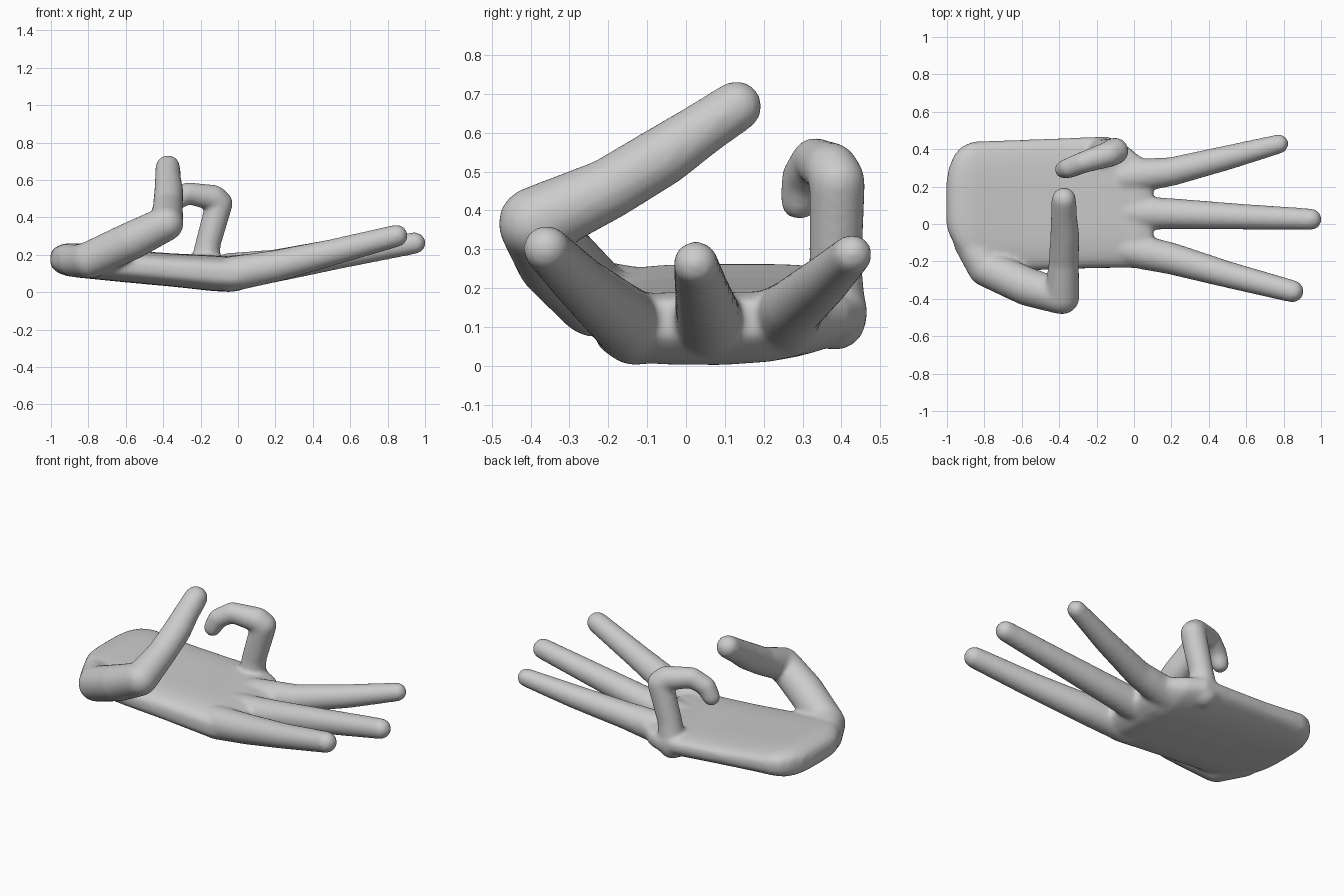
import bpy, bmesh, math
from mathutils import Vector

skin = bpy.data.materials.new("plain grey")
skin.diffuse_color = (0.6, 0.6, 0.6, 1)

bm = bmesh.new()


def chain(points):
    """Rounded limb: spheres at the joints (x, y, z, radius), tapered tubes between."""
    for x, y, z, r in points:
        s = bmesh.ops.create_icosphere(bm, subdivisions=3, radius=r)
        bmesh.ops.translate(bm, vec=(x, y, z), verts=s["verts"])
    for a, b in zip(points, points[1:]):
        pa, pb = Vector(a[:3]), Vector(b[:3])
        d = pb - pa
        c = bmesh.ops.create_cone(bm, cap_ends=True, segments=32, radius1=a[3],
                                  radius2=b[3], depth=d.length)
        m = d.to_track_quat("Z", "Y").to_matrix().to_4x4()
        m.translation = (pa + pb) / 2
        bmesh.ops.transform(bm, matrix=m, verts=c["verts"])


def palm(sections, n=40):
    """Loft of rounded slabs: x, y low, y high, z bottom, z top, underside rise toward +y."""
    rings = []
    for x, y0, y1, z0, z1, rise in sections:
        ring = []
        for i in range(n):
            t = 2 * math.pi * i / n
            c, s = math.cos(t), math.sin(t)
            u = math.copysign(abs(c) ** 0.55, c)
            v = math.copysign(abs(s) ** 0.65, s)
            lift = rise * max(0, u) ** 2 * (0.6 - 0.4 * v)
            ring.append(bm.verts.new((x, (y0 + y1) / 2 + u * (y1 - y0) / 2,
                                      (z0 + z1) / 2 + v * (z1 - z0) / 2 + lift)))
        rings.append(ring)
    for a, b in zip(rings, rings[1:]):
        for i in range(n):
            j = (i + 1) % n
            bm.faces.new((a[i], b[i], b[j], a[j]))
    bm.faces.new(rings[0])
    bm.faces.new(rings[-1][::-1])


# Palm, from the wrist to the webs between the fingers
palm([(-1.003, 0.0, 0.22, 0.15, 0.20, 0),
      (-0.99, -0.05, 0.30, 0.125, 0.23, 0),
      (-0.96, -0.11, 0.37, 0.103, 0.25, 0.005),
      (-0.92, -0.17, 0.415, 0.088, 0.262, 0.01),
      (-0.86, -0.23, 0.44, 0.079, 0.262, 0.02),
      (-0.75, -0.255, 0.445, 0.068, 0.245, 0.03),
      (-0.60, -0.25, 0.45, 0.053, 0.225, 0.04),
      (-0.35, -0.24, 0.46, 0.03, 0.207, 0.05),
      (-0.14, -0.235, 0.468, 0.007, 0.197, 0.06),
      (-0.04, -0.235, 0.42, 0.001, 0.19, 0.06),
      (0.02, -0.235, 0.37, 0.012, 0.19, 0.05),
      (0.07, -0.22, 0.34, 0.04, 0.18, 0.03),
      (0.10, -0.19, 0.31, 0.07, 0.165, 0.02)])

# Three straight fingers
chain([(-0.05, -0.13, 0.095, 0.095), (0.2, -0.185, 0.14, 0.085),
       (0.5, -0.27, 0.212, 0.071), (0.848, -0.36, 0.302, 0.06)])
chain([(-0.05, 0.06, 0.10, 0.095), (0.2, 0.055, 0.137, 0.083),
       (0.55, 0.04, 0.197, 0.07), (0.946, 0.025, 0.263, 0.058)])
chain([(-0.05, 0.25, 0.115, 0.095), (0.2, 0.28, 0.152, 0.077),
       (0.5, 0.355, 0.217, 0.066), (0.775, 0.428, 0.287, 0.052)])

# Little finger, curled back over the palm
chain([(-0.18, 0.385, 0.12, 0.08), (-0.16, 0.385, 0.26, 0.068),
       (-0.10, 0.39, 0.475, 0.072), (-0.13, 0.375, 0.505, 0.07),
       (-0.27, 0.33, 0.53, 0.058), (-0.345, 0.30, 0.485, 0.055),
       (-0.375, 0.292, 0.425, 0.05)])

# Thumb, raised and folded across
chain([(-0.88, -0.10, 0.165, 0.085), (-0.79, -0.235, 0.173, 0.1),
       (-0.57, -0.335, 0.275, 0.103), (-0.385, -0.39, 0.367, 0.094),
       (-0.375, -0.2, 0.455, 0.08), (-0.37, -0.06, 0.54, 0.078),
       (-0.375, 0.05, 0.615, 0.069), (-0.375, 0.13, 0.668, 0.066)])

bmesh.ops.recalc_face_normals(bm, faces=bm.faces)
mesh = bpy.data.meshes.new("hand")
bm.to_mesh(mesh)
bm.free()
hand = bpy.data.objects.new("hand", mesh)
bpy.context.collection.objects.link(hand)

# Fuse the parts into one skin and soften the joins
fuse = hand.modifiers.new("fuse", "REMESH")
fuse.mode = "VOXEL"
fuse.voxel_size = 0.011
fuse.use_smooth_shade = True
soft = hand.modifiers.new("soften", "SMOOTH")
soft.factor = 0.5
soft.iterations = 14

bpy.context.view_layer.objects.active = hand
hand.select_set(True)
bpy.ops.object.convert(target="MESH")
hand.data.materials.clear()
hand.data.materials.append(skin)
bpy.ops.object.shade_smooth()
